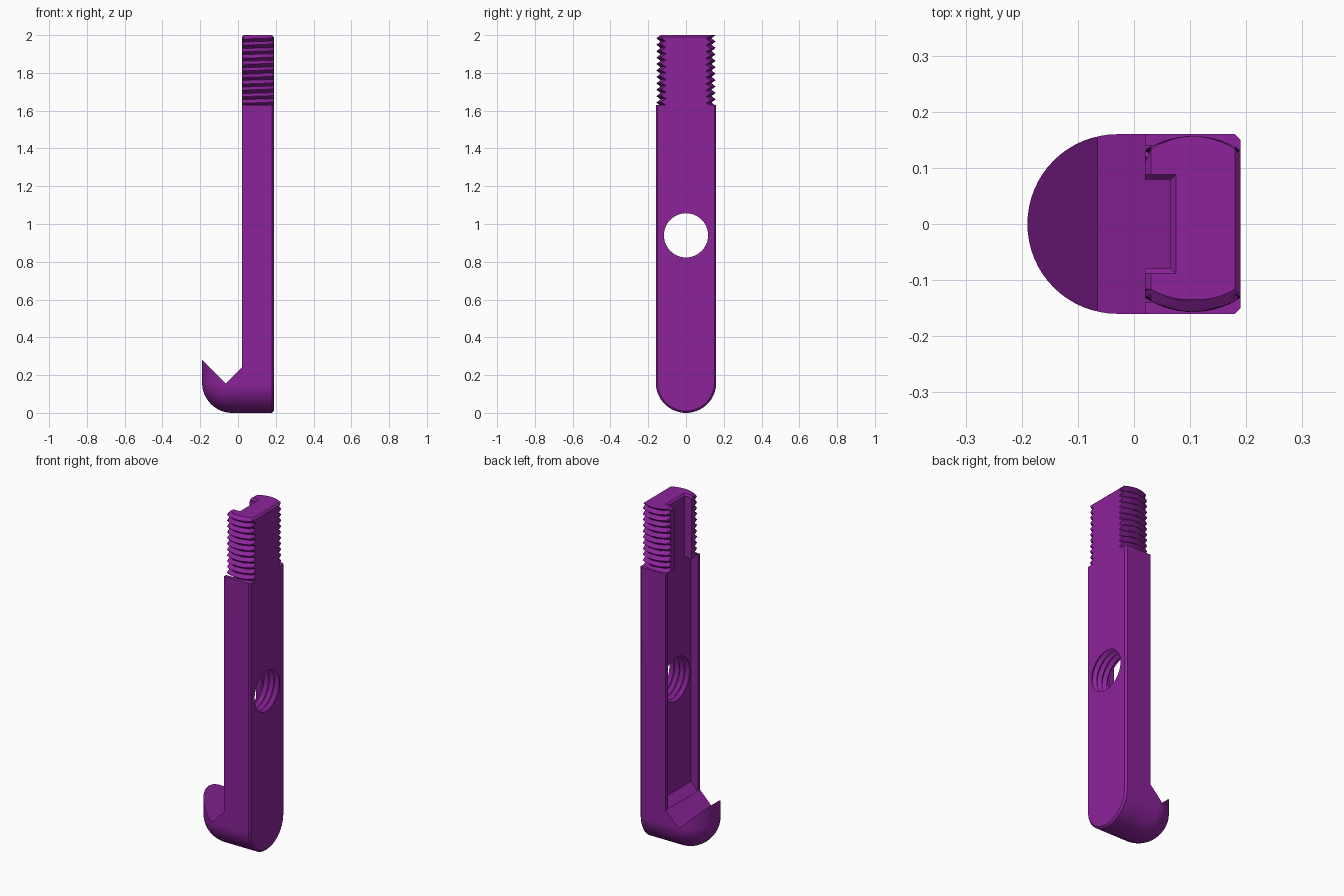
import bpy, bmesh, math

if "Cube" in bpy.data.objects:
    bpy.data.objects.remove(bpy.data.objects["Cube"])

R = 0.16            # half width of the bar
X0, X1 = 0.02, 0.19  # bar thickness range
NECK_Z, TOP_Z = 1.63, 2.0
PITCH, CREST, ROOT = 0.034, 0.157, 0.135
AXIS_X = 0.105

purple = bpy.data.materials.new("purple")
purple.diffuse_color = (0.262, 0.017, 0.328, 1)
purple.use_nodes = True
purple.node_tree.nodes["Principled BSDF"].inputs["Base Color"].default_value = purple.diffuse_color


def grid_solid(name, rings):
    """Closed solid from a list of equally sized vertex loops."""
    bm = bmesh.new()
    loops = [[bm.verts.new(p) for p in ring] for ring in rings]
    n = len(loops[0])
    for a, b in zip(loops, loops[1:]):
        for i in range(n):
            j = (i + 1) % n
            bm.faces.new((a[i], a[j], b[j], b[i]))
    bm.faces.new(loops[0])
    bm.faces.new(loops[-1])
    bmesh.ops.recalc_face_normals(bm, faces=bm.faces)
    mesh = bpy.data.meshes.new(name)
    bm.to_mesh(mesh)
    bm.free()
    mesh.materials.append(purple)
    obj = bpy.data.objects.new(name, mesh)
    bpy.context.collection.objects.link(obj)
    return obj


def prism(name, outline, half_width):
    """Side outline in x and z, extruded along y."""
    return grid_solid(name, [[(x, s * half_width, z) for x, z in outline] for s in (-1, 1)])


def activate(obj):
    bpy.ops.object.select_all(action='DESELECT')
    obj.select_set(True)
    bpy.context.view_layer.objects.active = obj


def cut(obj, cutter):
    mod = obj.modifiers.new("cut", 'BOOLEAN')
    mod.operation, mod.solver, mod.object = 'DIFFERENCE', 'EXACT', cutter
    activate(obj)
    bpy.ops.object.modifier_apply(modifier=mod.name)
    bpy.data.objects.remove(cutter)


def smooth(obj):
    activate(obj)
    bpy.ops.object.shade_smooth_by_angle(angle=math.radians(30))


# Bar with rounded foot and hook nose, lofted along x
def section(x, w):
    arc = [(x, -w * math.cos(math.pi * i / 32), R - w * math.sin(math.pi * i / 32))
           for i in range(33)]
    return [(x, -w, NECK_Z)] + arc + [(x, w, NECK_Z)]


rings = []
for i in range(17):
    a = math.pi / 2 * (1 - i / 16)
    rings.append(section(-0.03 - R * math.sin(a), max(0.004, R * math.cos(a))))
rings += [section(X1 - 0.01, R), section(X1, R - 0.01)]
bar = grid_solid("hooked_bar", rings)

# Notch of the hook and the flat front of the bar
cut(bar, prism("notch_cutter", [(-0.065, 0.155), (X0, 0.24), (X0, 3), (-0.4, 3), (-0.4, 0.49)], 0.5))
# Long recess with a sloped end
cut(bar, prism("recess_cutter", [(-0.03, 0.191), (0.065, 0.286), (0.065, 3), (-0.03, 3)], 0.14))
# Threaded cross hole
hole = []
for k in range(13):
    r = 0.117 if k % 2 == 0 else 0.134
    hole.append([(0.02 + k * PITCH / 2, r * math.cos(t * math.pi / 24),
                  0.94 + r * math.sin(t * math.pi / 24)) for t in range(48)])
cut(bar, grid_solid("hole_cutter", hole))
smooth(bar)


# Threaded neck: two ribbed cheeks joined by a plate
def thread_radius(z, theta):
    phase = ((z - TOP_Z) / PITCH - (theta - math.pi / 2) / (2 * math.pi)) % 1
    return ROOT + (CREST - ROOT) * abs(1 - 2 * phase)


def cheek(name, side):
    rows = 132
    xs = [X0, X0 + 0.01] + [0.03 + 0.15 * i / 12 for i in range(1, 13)] + [X1]
    columns = []
    for x in xs:
        dx = x - AXIS_X
        theta = math.atan2(side * math.sqrt(CREST ** 2 - dx ** 2), dx)
        top = TOP_Z - max(0, 0.03 - x, x - 0.18)
        outer = []
        for i in range(rows + 1):
            z = NECK_Z + (top - NECK_Z) * i / rows
            r = thread_radius(z, theta)
            outer.append((x, side * math.sqrt(r * r - dx * dx), z))
        inner = [(x, side * 0.088, top), (x, side * 0.079, top - 0.01), (x, side * 0.079, NECK_Z)]
        columns.append(outer + inner)
    smooth(grid_solid(name, columns))


cheek("thread_back", 1)
cheek("thread_front", -1)
prism("neck_plate", [(0.065, NECK_Z), (X1, NECK_Z), (X1, 1.99), (0.18, TOP_Z),
                     (0.075, TOP_Z), (0.065, 1.99)], 0.088)
